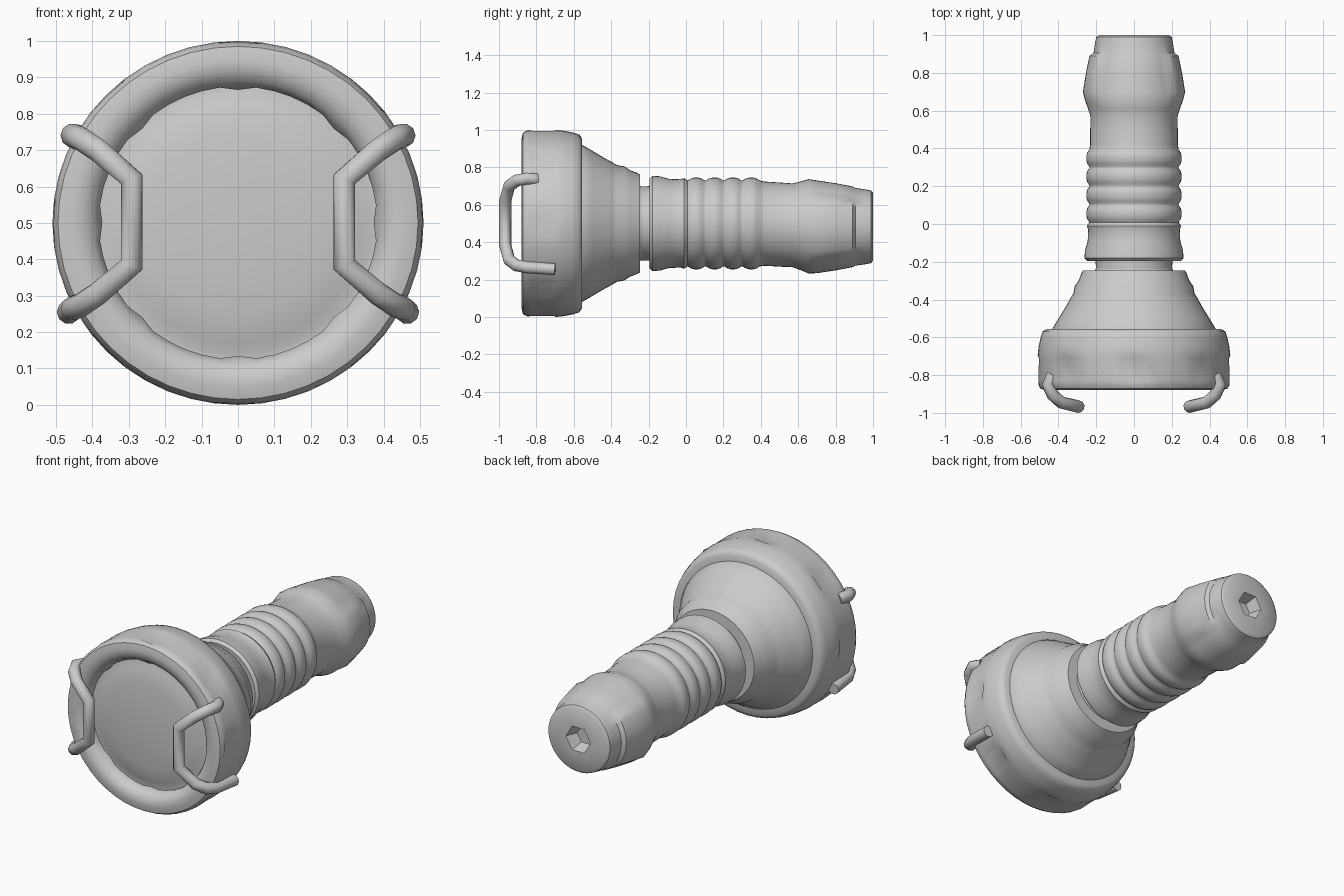
import bpy, bmesh, math
from mathutils import Vector

cube = bpy.data.objects.get("Cube")
if cube:
    bpy.data.objects.remove(cube, do_unlink=True)

grey = bpy.data.materials.new("plain_grey")
grey.use_nodes = True
COLOUR = (0.6, 0.6, 0.6, 1)
grey.diffuse_color = COLOUR
grey.node_tree.nodes["Principled BSDF"].inputs["Base Color"].default_value = COLOUR


def finish(obj, angle=40):
    obj.data.materials.append(grey)
    bpy.ops.object.select_all(action='DESELECT')
    obj.select_set(True)
    bpy.context.view_layer.objects.active = obj
    bpy.ops.object.shade_smooth_by_angle(angle=math.radians(angle))


def lathe(name, profile, widen, shape=lambda y, i, a: 1, drop=lambda y: 0, sides=48):
    """Spin (y, radius) pairs round the long axis; zero radius closes an end."""
    bm = bmesh.new()
    rings = []
    for y, r in profile:
        if r == 0:
            rings.append([bm.verts.new((0, y, 0.5 - drop(y)))] * sides)
            continue
        ring = []
        for i in range(sides):
            a = 2 * math.pi * i / sides
            k = r * shape(y, i, a)
            ring.append(bm.verts.new((k * widen * math.cos(a), y, 0.5 - drop(y) + k * math.sin(a))))
        rings.append(ring)
    for low, high in zip(rings, rings[1:]):
        for i in range(sides):
            j = (i + 1) % sides
            corners = list(dict.fromkeys((low[i], low[j], high[j], high[i])))
            bm.faces.new(corners)
    bmesh.ops.recalc_face_normals(bm, faces=bm.faces)
    mesh = bpy.data.meshes.new(name)
    bm.to_mesh(mesh)
    bm.free()
    obj = bpy.data.objects.new(name, mesh)
    bpy.context.collection.objects.link(obj)
    return obj


# Head ring: rounded bezel with shallow notches round its rim
def notches(y, i, a):
    return 0.975 if -0.84 < y < -0.7 and i % 6 == 0 else 1


bezel = lathe("head_bezel", [
    (-0.78, 0.375), (-0.83, 0.375), (-0.86, 0.39), (-0.877, 0.42), (-0.88, 0.45),
    (-0.872, 0.485), (-0.85, 0.497), (-0.83, 0.5), (-0.71, 0.498), (-0.695, 0.5),
    (-0.65, 0.495), (-0.6, 0.485), (-0.57, 0.475), (-0.557, 0.455), (-0.555, 0.4),
], 1.02, notches)
finish(bezel)

# Domed lens with a thin retaining step
lens = lathe("lens", [
    (-0.78, 0.38), (-0.81, 0.38), (-0.81, 0.36), (-0.822, 0.33),
    (-0.835, 0.25), (-0.842, 0.13), (-0.845, 0),
], 1.02)
finish(lens)

# Flared reflector housing behind the bezel
housing = lathe("reflector_housing", [
    (-0.57, 0.42), (-0.555, 0.42), (-0.5, 0.388), (-0.44, 0.352), (-0.39, 0.325),
    (-0.37, 0.312), (-0.33, 0.305), (-0.3, 0.285), (-0.26, 0.27), (-0.247, 0.262),
    (-0.245, 0.2), (-0.23, 0.195),
], 1.03)
finish(housing)

neck = lathe("neck", [(-0.27, 0.2), (-0.23, 0.198), (-0.17, 0.2)], 1.02)
finish(neck)

# Handle: collar, four grip ribs, then the swollen tail
profile = [(-0.19, 0.19), (-0.195, 0.24), (-0.18, 0.255), (-0.14, 0.252),
           (-0.09, 0.238), (-0.03, 0.236), (-0.01, 0.242), (0.0, 0.236)]
for n in range(4):
    y = 0.055 + 0.098 * n
    profile += [(y - 0.046, 0.23), (y - 0.03, 0.24), (y - 0.012, 0.245),
                (y + 0.012, 0.245), (y + 0.03, 0.24), (y + 0.044, 0.23)]
profile += [(0.42, 0.225), (0.5, 0.225), (0.57, 0.224), (0.61, 0.236), (0.655, 0.252),
            (0.7, 0.248), (0.8, 0.233), (0.89, 0.216), (0.905, 0.208), (0.96, 0.2),
            (0.99, 0.194), (1.0, 0.18), (1.0, 0)]


def side_pads(y, i, a):
    return 1.06 if 0.69 < y < 0.9 and abs(math.cos(a)) > 0.75 else 1


def droop(y):
    return 0.018 * min(1, max(0, (y - 0.4) / 0.3))


handle = lathe("handle", [(-0.19, 0)] + profile, 1.03, side_pads, droop)

# Hexagonal socket in the tail
socket = lathe("tail_socket_cutter", [(0.93, 0), (0.93, 0.055), (1.03, 0.09), (1.03, 0)],
               1, drop=droop, sides=6)
socket.hide_render = True
socket.hide_set(True)
cut = handle.modifiers.new("socket", 'BOOLEAN')
cut.object = socket
cut.solver = 'EXACT'
finish(handle)

# Bent guard bars on both sides of the lens
bar_path = [(0.465, -0.7, 0.255), (0.455, -0.85, 0.265), (0.43, -0.905, 0.275),
            (0.385, -0.945, 0.305), (0.292, -0.967, 0.385)]
bar_path += [(x, y, 1.005 - z) for x, y, z in reversed(bar_path)]
bar_path[-1] = (0.43, -0.8, 0.735)
for side, label in ((1, "left"), (-1, "right")):
    curve = bpy.data.curves.new(label + "_guard_bar", 'CURVE')
    curve.dimensions = '3D'
    curve.bevel_depth = 0.033
    curve.bevel_resolution = 3
    curve.use_fill_caps = True
    spline = curve.splines.new('POLY')
    spline.points.add(len(bar_path) - 1)
    for point, (x, y, z) in zip(spline.points, bar_path):
        point.co = (side * x, y, z, 1)
    bar = bpy.data.objects.new(label + "_guard_bar", curve)
    bpy.context.collection.objects.link(bar)
    bpy.ops.object.select_all(action='DESELECT')
    bar.select_set(True)
    bpy.context.view_layer.objects.active = bar
    bpy.ops.object.convert(target='MESH')
    finish(bpy.context.view_layer.objects.active, 60)
